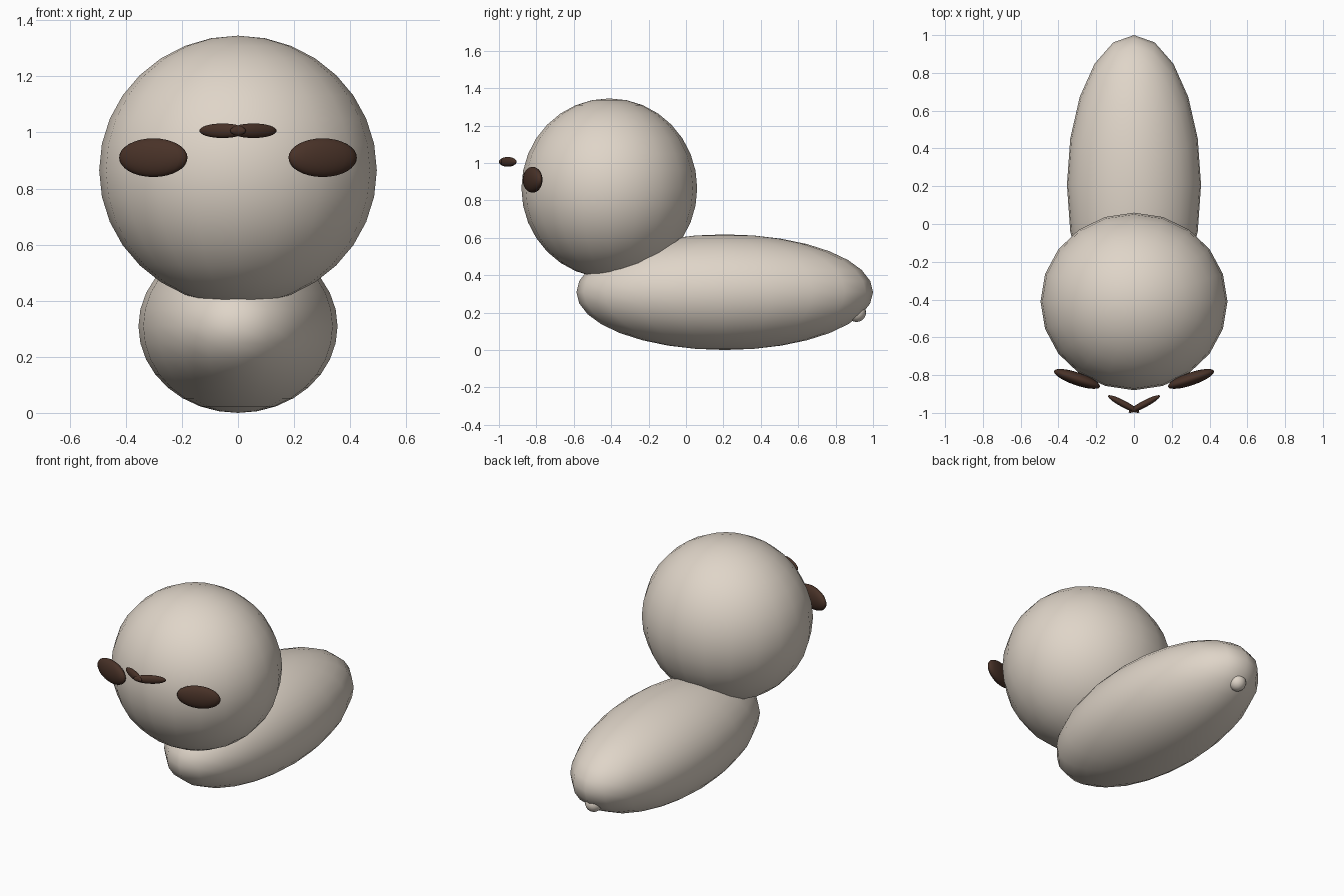
import bpy
from math import radians

cube = bpy.data.objects.get("Cube")
if cube:
    bpy.data.objects.remove(cube, do_unlink=True)


def material(name, color):
    mat = bpy.data.materials.new(name)
    mat.use_nodes = True
    mat.diffuse_color = color
    mat.node_tree.nodes["Principled BSDF"].inputs["Base Color"].default_value = color
    return mat


cream = material("cream", (0.74, 0.665, 0.58, 1))
brown = material("dark brown", (0.066, 0.032, 0.021, 1))


def ellipsoid(name, center, radii, mat, turn=0, segments=20, rings=16):
    """Smooth ellipsoid, turned about the vertical axis."""
    bpy.ops.mesh.primitive_uv_sphere_add(
        segments=segments, ring_count=rings, radius=1, location=center)
    obj = bpy.context.object
    obj.name = name
    obj.scale = radii
    bpy.ops.object.transform_apply(location=False, rotation=False, scale=True)
    obj.rotation_euler.z = radians(turn)
    obj.data.materials.append(mat)
    bpy.ops.object.shade_smooth()
    return obj


# Long body, round head and little tail bead
ellipsoid("body", (0, 0.207, 0.309), (0.355, 0.793, 0.309), cream)
ellipsoid("head", (0, -0.41, 0.865), (0.495, 0.47, 0.48), cream)
ellipsoid("tail", (0, 0.912, 0.2), (0.05, 0.05, 0.05), cream)

# Eyes and the two halves of the floating muzzle mark
for side, s in (("left", 1), ("right", -1)):
    ellipsoid(side + "_eye", (s * 0.302, -0.82, 0.91),
              (0.129, 0.034, 0.069), brown, turn=s * 19)
    ellipsoid(side + "_muzzle", (s * 0.055, -0.953, 1.006),
              (0.094, 0.018, 0.026), brown, turn=s * 28)
